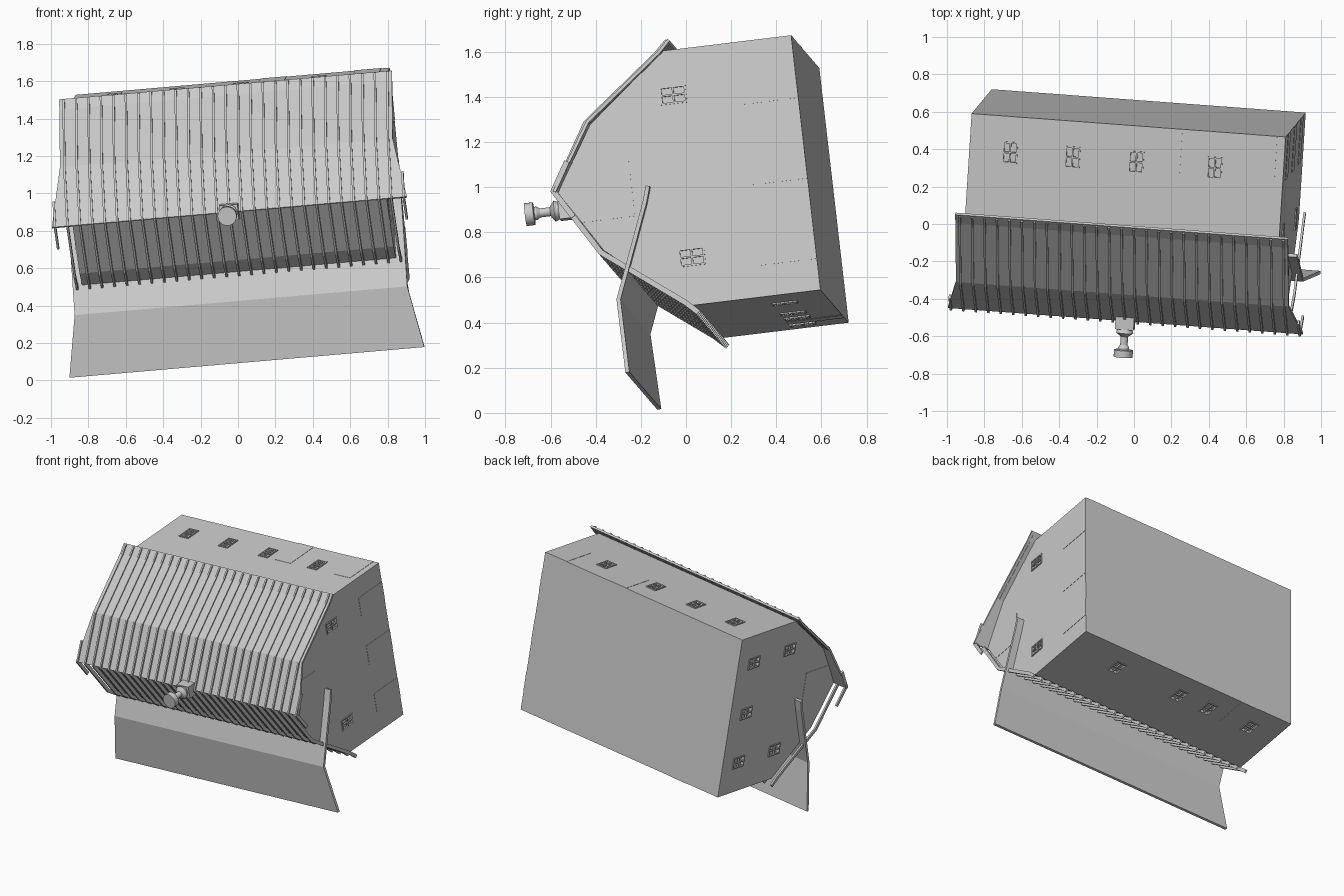
import bpy, bmesh, math
from mathutils import Matrix, Vector

if "Cube" in bpy.data.objects:
    bpy.data.objects.remove(bpy.data.objects["Cube"])

# Tilted frame of the barn: x along the ridge, y across, z from floor to ridge
AX = Vector((0.994, -0.074, 0.086)).normalized()
UP = AX.cross(Vector((-0.097, -0.114, 0.99))).normalized()
SIDE = UP.cross(AX)
FRAME = Matrix((AX, SIDE, UP)).transposed().to_4x4()
FRAME.translation = (0.025, 0.593, 1.036)

LEN, WID, WALL = 0.845, 0.57, 0.575
ROOF = [(0, 1.135, 0.955), (0.298, 0.956, 0.895), (0.566, 0.607, 0.895), (0.616, 0.556, 0.895)]
PITCH = 0.067


def make(name, bm):
    mesh = bpy.data.meshes.new(name)
    bmesh.ops.recalc_face_normals(bm, faces=bm.faces)
    bm.to_mesh(mesh)
    bm.free()
    ob = bpy.data.objects.new(name, mesh)
    bpy.context.collection.objects.link(ob)
    ob.matrix_world = FRAME
    return ob


def box(bm, centre, size):
    m = Matrix.Translation(centre) @ Matrix.Diagonal((*size, 1))
    bmesh.ops.create_cube(bm, size=1, matrix=m)


def strip(bm, profile):
    """Sheet through (y, z, x_start, x_end) rows, facing outward."""
    rows = [[bm.verts.new((x, y, z)) for x in (a, b)] for y, z, a, b in profile]
    for p, q in zip(rows, rows[1:]):
        bm.faces.new((p[0], p[1], q[1], q[0]))


def sheet(name, bm, thickness, mirror=False):
    mesh = bpy.data.meshes.new(name)
    bm.to_mesh(mesh)
    bm.free()
    ob = bpy.data.objects.new(name, mesh)
    bpy.context.collection.objects.link(ob)
    ob.matrix_world = FRAME
    if mirror:
        m = ob.modifiers.new("both_sides", "MIRROR")
        m.use_axis = (False, True, False)
    s = ob.modifiers.new("thickness", "SOLIDIFY")
    s.thickness, s.offset, s.use_even_offset = thickness, -1, True
    return ob


# Body: gambrel cross-section extruded along the ridge
half = [(WID, 0), (WID, WALL), (0.283, 0.932)]
section = half + [(0, 1.108)] + [(-y, z) for y, z in reversed(half)]
bm = bmesh.new()
face = bm.faces.new([bm.verts.new((-LEN, y, z)) for y, z in section])
ext = bmesh.ops.extrude_face_region(bm, geom=[face])
bmesh.ops.translate(bm, vec=(2 * LEN, 0, 0), verts=[v for v in ext["geom"] if isinstance(v, bmesh.types.BMVert)])
body = make("barn_body", bm)

# Openings: (wall axis, wall sign, position along wall, height)
windows = [(1, 1, t, 0.195) for t in (-0.626, -0.29, 0.053, 0.475)]
windows += [(1, -1, t, 0.19) for t in (-0.64, -0.3, -0.06, 0.45)]
windows += [(0, s, y, 0.55) for s in (-1, 1) for y in (-0.355, 0.37)]
windows += [(0, -1, y, 0.17) for y in (-0.355, 0, 0.365)]
doors = [(1, 1, 0.22), (1, 1, 0.73), (1, -1, -0.51)] + [(0, 1, y) for y in (-0.36, 0, 0.36)]


def on_wall(bm, axis, sign, along, z, width, height, depth, out=0.0):
    """Box centred on a wall, moved outward by out."""
    d = sign * ((WID if axis else LEN) + out)
    if axis:
        box(bm, (along, d, z), (width, depth, height))
    else:
        box(bm, (d, along, z), (depth, width, height))


# Recess the windows
bm = bmesh.new()
for axis, sign, along, z in windows:
    on_wall(bm, axis, sign, along, z, 0.075, 0.11, 0.04)
cutter = make("window_cutter", bm)
cutter.hide_render = True
cut = body.modifiers.new("window_recesses", "BOOLEAN")
cut.object, cut.operation, cut.solver = cutter, "DIFFERENCE", "EXACT"
bpy.context.view_layer.objects.active = body
bpy.ops.object.modifier_apply(modifier=cut.name)
bpy.data.objects.remove(cutter)

# Window frames with glazing bars
bm = bmesh.new()
for axis, sign, along, z in windows:
    for k in (-1, 0, 1):
        on_wall(bm, axis, sign, along + k * 0.036, z, 0.008, 0.116, 0.012)
        on_wall(bm, axis, sign, along, z + k * 0.054, 0.08, 0.008, 0.012)
make("window_frames", bm)

# Thin doors at floor level, and a loft door in each gable
bm = bmesh.new()
for axis, sign, along in doors:
    on_wall(bm, axis, sign, along, 0.125, 0.14, 0.25, 0.004)
make("wall_doors", bm)
bm = bmesh.new()
for sign in (-1, 1):
    on_wall(bm, 0, sign, 0, 0.9, 0.29, 0.24, 0.004)
make("loft_doors", bm)

# Roof covering left on one side, projecting at the peak
bm = bmesh.new()
strip(bm, [(y, z - 0.012, -h, h) for y, z, h in ROOF])
sheet("roof_covering", bm, 0.014)

# Rafters on both sides, with short ones under the peak overhang
bm = bmesh.new()
for i in range(-14, 15):
    x = i * PITCH
    path = [(y, z) for y, z, h in ROOF]
    if abs(i) == 14:
        path = [path[0], (0.13, 1.057)]
    strip(bm, [(y, z, x - 0.006, x + 0.006) for y, z in path])
sheet("rafters", bm, 0.024, mirror=True)

# Roof half that has slipped off and leans against the barn
bm = bmesh.new()
fallen = [(-0.841, 0.895, 0.955), (-0.507, 0.901, 0.895), (-0.093, 0.737, 0.895), (-0.02, 0.714, 0.895)]
strip(bm, [(y, z, -h, h) for y, z, h in fallen])
sheet("fallen_roof", bm, 0.018)

# Ridge vent: square base and turned cap
bm = bmesh.new()
box(bm, (0, 0, 1.12), (0.1, 0.085, 0.09))
make("vent_base", bm)
bm = bmesh.new()
turned = [(0, 1.15), (0.036, 1.16), (0.047, 1.185), (0.028, 1.2), (0.02, 1.205), (0.02, 1.25),
          (0.03, 1.265), (0.03, 1.275), (0.051, 1.278), (0.051, 1.316), (0, 1.316)]
verts = [bm.verts.new((r, 0, z)) for r, z in turned]
edges = [bm.edges.new(pair) for pair in zip(verts, verts[1:])]
bmesh.ops.spin(bm, geom=verts + edges, axis=(0, 0, 1), cent=(0, 0, 0), angle=math.tau, steps=20, use_duplicate=False)
bmesh.ops.remove_doubles(bm, verts=bm.verts, dist=0.0005)
cap = make("vent_cap", bm)
bpy.ops.object.select_all(action="DESELECT")
cap.select_set(True)
bpy.context.view_layer.objects.active = cap
bpy.ops.object.shade_smooth_by_angle(angle=math.radians(30))
